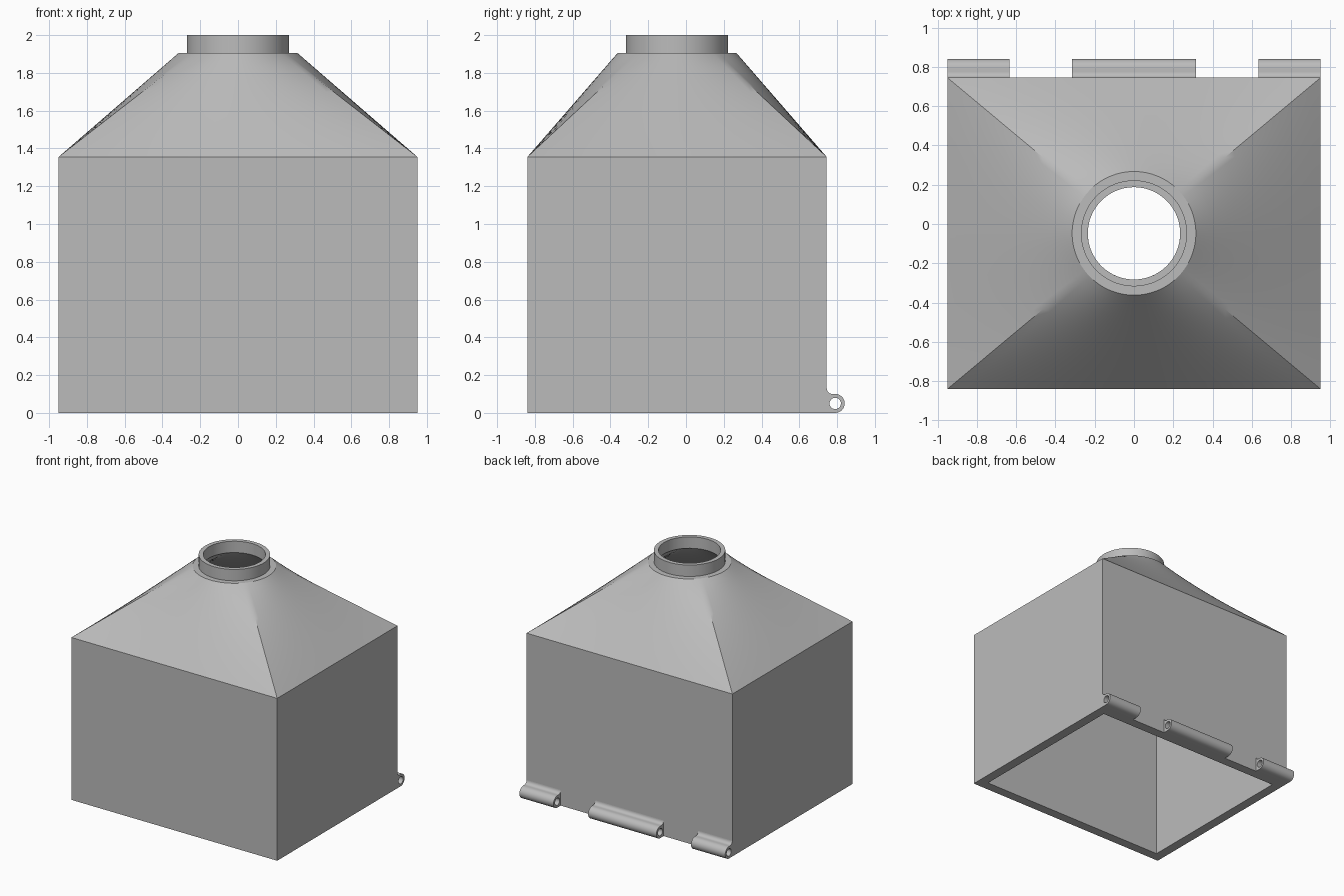
import bpy
import bmesh
from math import atan2, cos, sin, pi, radians

cube = bpy.data.objects.get("Cube")
if cube:
    bpy.data.objects.remove(cube)

HALF_X, HALF_Y, MID_Y = 0.95, 0.7925, -0.0475
EAVE, NECK, TOP = 1.355, 1.905, 2.0
NECK_R, COLLAR_R, BORE_R, WALL = 0.315, 0.27, 0.235, 0.08

grey = bpy.data.materials.new("light grey")
grey.use_nodes = True
grey.diffuse_color = (0.5, 0.5, 0.5, 1)
grey.node_tree.nodes["Principled BSDF"].inputs["Base Color"].default_value = (0.5, 0.5, 0.5, 1)


def finish(name, bm):
    """Turn a bmesh into a grey object that is smooth between sharp edges."""
    mesh = bpy.data.meshes.new(name)
    bm.to_mesh(mesh)
    bm.free()
    mesh.materials.append(grey)
    obj = bpy.data.objects.new(name, mesh)
    bpy.context.collection.objects.link(obj)
    bpy.ops.object.select_all(action="DESELECT")
    obj.select_set(True)
    bpy.context.view_layer.objects.active = obj
    bpy.ops.object.shade_smooth_by_angle(angle=radians(30))
    return obj


def skin(bm, loops):
    """Join successive closed loops of points with quads."""
    rings = [[bm.verts.new(p) for p in loop] for loop in loops]
    n = len(rings[0])
    for a, b in zip(rings, rings[1:]):
        for i in range(n):
            j = (i + 1) % n
            bm.faces.new((a[i], a[j], b[j], b[i]))


def section(t, inset, radius, z, seg=24):
    """Section blended from the rectangle (t=0) to the circle (t=1)."""
    hx, hy = HALF_X - inset, HALF_Y - inset
    corners = [(hx, -hy), (hx, hy), (-hx, hy), (-hx, -hy)]
    points = []
    for k, (x0, y0) in enumerate(corners):
        x1, y1 = corners[(k + 1) % 4]
        a0 = atan2(y0, x0)
        sweep = (atan2(y1, x1) - a0) % (2 * pi)
        for i in range(seg):
            f = i / seg
            a = a0 + sweep * f
            x = (1 - t) * (x0 + (x1 - x0) * f) + t * radius * cos(a)
            y = (1 - t) * (y0 + (y1 - y0) * f) + t * radius * sin(a)
            points.append((x, MID_Y + y, z))
    return points


def rect(inset, z):
    return section(0, inset, 1, z, seg=1)


def circle(radius, z):
    return section(1, 0, radius, z)


# Open-bottomed box walls
bm = bmesh.new()
skin(bm, [rect(WALL, EAVE), rect(WALL, 0), rect(0, 0), rect(0, EAVE)])
finish("box_walls", bm)

# Hollow roof that changes from the rectangle to the round neck
bm = bmesh.new()
STEPS = 16
levels = [(k / STEPS, EAVE + (NECK - EAVE) * k / STEPS) for k in range(STEPS + 1)]
skin(bm, [section(t, 0, NECK_R, z) for t, z in levels])
skin(bm, [section(t, WALL, BORE_R, z) for t, z in reversed(levels)])
finish("tapered_roof", bm)

# Neck ledge and upright collar
bm = bmesh.new()
skin(bm, [circle(NECK_R, NECK), circle(COLLAR_R, NECK), circle(COLLAR_R, TOP),
          circle(BORE_R, TOP), circle(BORE_R, NECK)])
finish("collar", bm)

# Hinge knuckles along the lower back edge
WALL_Y, PIN_Y, PIN_Z, KNUCKLE_R, PIN_R, FILLET = 0.745, 0.79, 0.05, 0.05, 0.03, 0.03


def knuckle(name, x0, x1):
    # Outline: foot, rounded nose, then a concave fillet up to the wall
    outline = [(WALL_Y, 0)]
    for i in range(25):
        a = -pi / 2 + pi * i / 24
        outline.append((PIN_Y + KNUCKLE_R * cos(a), PIN_Z + KNUCKLE_R * sin(a)))
    for i in range(9):
        a = -pi / 2 - pi / 2 * i / 8
        outline.append((WALL_Y + FILLET + FILLET * cos(a),
                        PIN_Z + KNUCKLE_R + FILLET + FILLET * sin(a)))
    hole = [(PIN_Y + PIN_R * cos(2 * pi * i / 32), PIN_Z + PIN_R * sin(2 * pi * i / 32))
            for i in range(32)]
    bm = bmesh.new()
    edges = []
    for loop in (outline, hole):
        verts = [bm.verts.new((x0, y, z)) for y, z in loop]
        edges += [bm.edges.new((v, verts[i - 1])) for i, v in enumerate(verts)]
    bmesh.ops.triangle_fill(bm, edges=edges, use_beauty=True)
    grown = bmesh.ops.extrude_face_region(bm, geom=bm.faces[:], use_keep_orig=True)
    moved = [g for g in grown["geom"] if isinstance(g, bmesh.types.BMVert)]
    bmesh.ops.translate(bm, verts=moved, vec=(x1 - x0, 0, 0))
    bmesh.ops.recalc_face_normals(bm, faces=bm.faces[:])
    finish(name, bm)


knuckle("hinge_knuckle_right", -HALF_X, -0.635)
knuckle("hinge_knuckle_middle", -0.315, 0.315)
knuckle("hinge_knuckle_left", 0.635, HALF_X)
